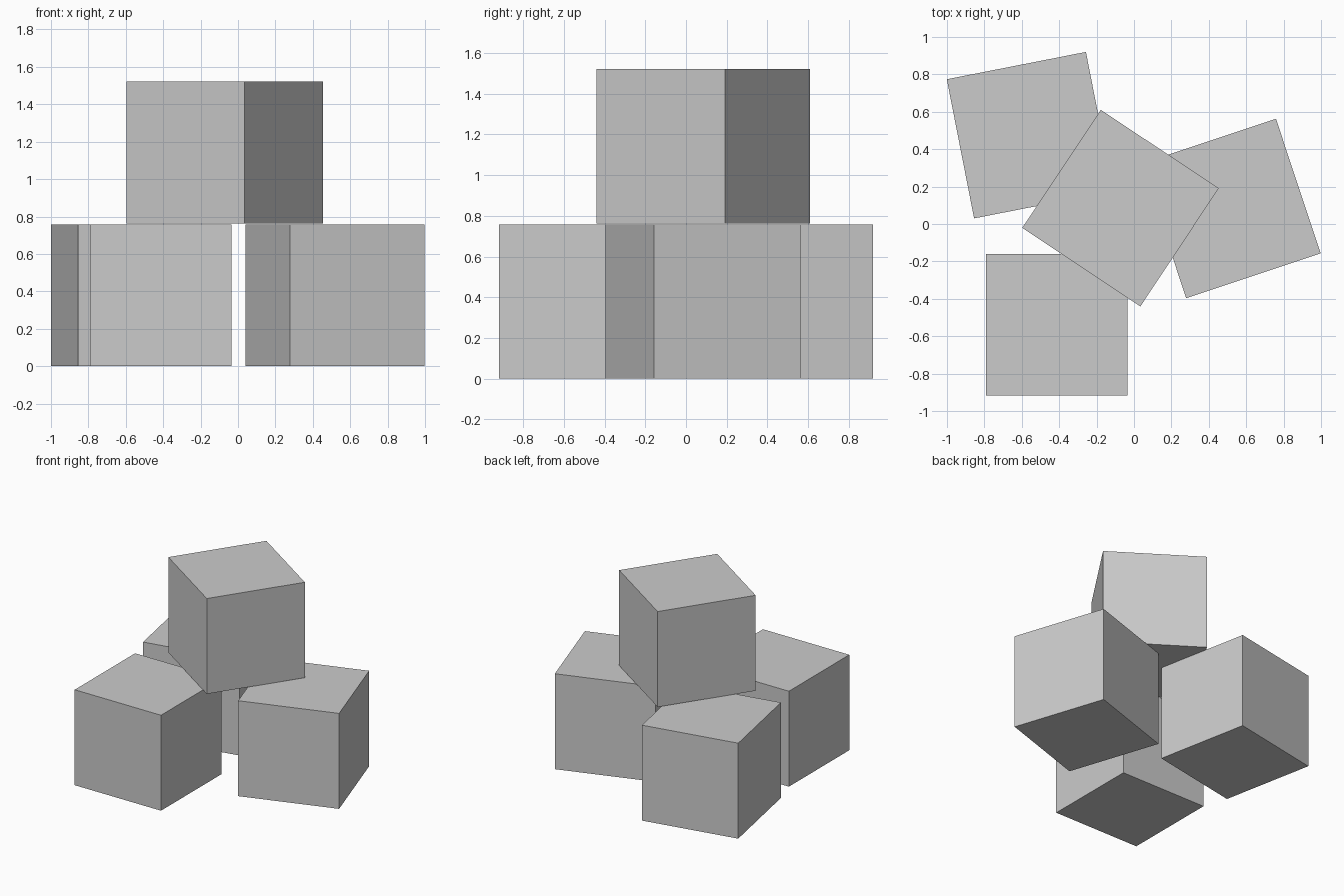
import bpy
from math import radians

if "Cube" in bpy.data.objects:
    bpy.data.objects.remove(bpy.data.objects["Cube"])

SIDE = 0.758


def block(name, x, y, bottom, angle):
    bpy.ops.mesh.primitive_cube_add(size=SIDE, location=(x, y, bottom + SIDE / 2),
                                    rotation=(0, 0, radians(angle)))
    bpy.context.object.name = name


# three blocks on the ground
block("front_left_block", -0.413, -0.539, 0, 0)
block("back_left_block", -0.556, 0.475, 0, 11.1)
block("right_block", 0.519, 0.083, 0, 18.4)

# one block resting on top of them
block("top_block", -0.072, 0.085, 0.763, -33.6)
